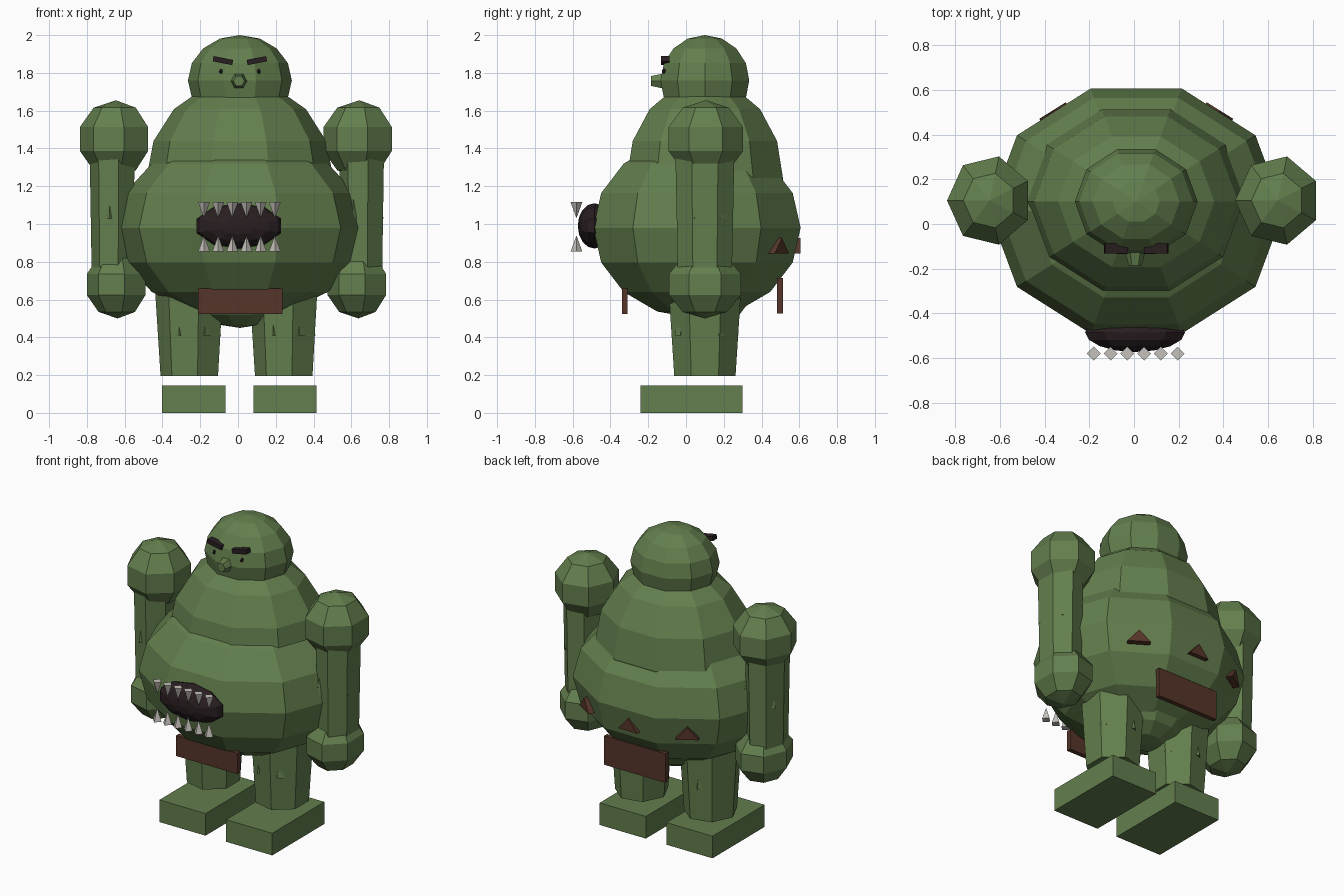
import bpy, bmesh, math
from mathutils import Matrix, Vector

if "Cube" in bpy.data.objects:
    bpy.data.objects.remove(bpy.data.objects["Cube"], do_unlink=True)


def material(name, rgb):
    m = bpy.data.materials.new(name)
    m.use_nodes = True
    m.diffuse_color = (*rgb, 1)
    m.node_tree.nodes["Principled BSDF"].inputs["Base Color"].default_value = (*rgb, 1)
    return m


GREEN = material("moss_green", (0.125, 0.21, 0.075))
BROWN = material("leather_brown", (0.09, 0.036, 0.022))
DARK = material("dark_maroon", (0.022, 0.013, 0.015))
BONE = material("bone_grey", (0.56, 0.53, 0.49))


def turn(degrees, axis):
    return Matrix.Rotation(math.radians(degrees), 4, axis)


def finish(name, bm, mat, loc, scale=(1, 1, 1), rot=None, spin=0):
    """Bake spin, scale, rotation and position into the mesh and link it."""
    scaling = Matrix.Diagonal((*scale, 1))
    bm.transform(Matrix.Translation(loc) @ (rot or Matrix()) @ scaling @ turn(spin, 'Z'))
    bmesh.ops.recalc_face_normals(bm, faces=bm.faces)
    mesh = bpy.data.meshes.new(name)
    bm.to_mesh(mesh)
    bm.free()
    mesh.materials.append(mat)
    obj = bpy.data.objects.new(name, mesh)
    bpy.context.collection.objects.link(obj)


def ball(name, mat, loc, radii, segs, rings, rot=None, spin=90):
    bm = bmesh.new()
    bmesh.ops.create_uvsphere(bm, u_segments=segs, v_segments=rings, radius=1)
    finish(name, bm, mat, loc, radii, rot, spin)


def cone(name, mat, loc, r1, r2, depth, segs, scale=(1, 1, 1), rot=None):
    bm = bmesh.new()
    bmesh.ops.create_cone(bm, cap_ends=True, segments=segs, radius1=r1, radius2=r2, depth=depth)
    finish(name, bm, mat, loc, scale, rot, 90)


def box(name, mat, loc, size, rot=None):
    bm = bmesh.new()
    bmesh.ops.create_cube(bm, size=1)
    finish(name, bm, mat, loc, size, rot)


# Body masses
ball("belly", GREEN, (0.01, 0.058, 0.98), (0.66, 0.577, 0.48), 10, 8)
ball("pelvis", GREEN, (0.01, 0.1, 0.68), (0.3, 0.27, 0.23), 10, 8)
ball("chest", GREEN, (0.01, 0.1, 1.24), (0.495, 0.435, 0.52), 10, 8)
ball("head", GREEN, (0.01, 0.1, 1.76), (0.275, 0.247, 0.24), 10, 8)

# Face
cone("nose", GREEN, (0.005, -0.14, 1.757), 0.052, 0.03, 0.09, 6, rot=turn(90, 'X'))
for side, label in ((-1, "right"), (1, "left")):
    box(label + "_brow", DARK, (0.01 + side * 0.09, -0.11, 1.865),
        (0.105, 0.045, 0.028), turn(-side * 11, 'Y'))
    ball(label + "_eye", DARK, (0.01 + side * 0.1, -0.116, 1.808), (0.01, 0.014, 0.013), 6, 4)

# Belly mouth and its two rows of teeth
ball("mouth", DARK, (0.005, -0.485, 0.99), (0.235, 0.12, 0.088), 10, 8, turn(90, 'X'), 0)
for i in range(6):
    x = -0.18 + i * 0.075
    cone("upper_tooth", BONE, (x, -0.58, 1.073), 0, 0.031, 0.085, 4)
    cone("lower_tooth", BONE, (x, -0.58, 0.897), 0.031, 0, 0.085, 4)

# Loincloth flaps
box("front_loincloth", BROWN, (0.012, -0.325, 0.59), (0.445, 0.03, 0.135))
box("back_loincloth", BROWN, (0.012, 0.498, 0.62), (0.445, 0.03, 0.19))

# Triangular hide patches around the back of the belly
for x, y, angle in ((0, 0.605, 0), (-0.365, 0.508, 32), (0.385, 0.508, -32)):
    bm = bmesh.new()
    tri = [bm.verts.new(p) for p in ((-0.07, 0, -0.04), (0.07, 0, -0.04), (0, 0, 0.04))]
    face = bm.faces.new(tri)
    extruded = bmesh.ops.extrude_face_region(bm, geom=[face])["geom"]
    bmesh.ops.translate(bm, vec=(0, -0.06, 0),
                        verts=[v for v in extruded if isinstance(v, bmesh.types.BMVert)])
    finish("hide_patch", bm, BROWN, (x, y, 0.885), rot=turn(angle, 'Z'))


def warts(name, centre, radius, angles, z):
    """Small spiky bumps half sunk into a limb."""
    for a in angles:
        a = math.radians(a)
        spot = Vector((centre[0] + radius[0] * math.cos(a), centre[1] + radius[1] * math.sin(a), z))
        cone(name, GREEN, spot, 0.03, 0.01, 0.1, 4)


# Limbs
for side, label in ((-1, "right"), (1, "left")):
    x = side * 0.645
    ball(label + "_shoulder", GREEN, (x - 0.002, 0.105, 1.45), (0.2, 0.213, 0.205), 7, 5)
    cone(label + "_arm", GREEN, (x + side * 0.015, 0.1, 1.06), 0.115, 0.125, 0.6, 7, (1, 1.28, 1))
    ball(label + "_hand", GREEN, (x - side * 0.008, 0.1, 0.68), (0.172, 0.205, 0.18), 7, 5)
    warts(label + "_arm_wart", (x, 0.1), (0.105, 0.13), (-110, -25, 40, 150), 1.08)

    x = side * 0.25
    cone(label + "_leg", GREEN, (x, 0.1, 0.47), 0.16, 0.195, 0.55, 7, (1, 1.04, 1))
    warts(label + "_leg_wart", (x, 0.1), (0.15, 0.15), (-115, -60, 30, 100), 0.46)
    box(label + "_foot", GREEN, (side * 0.242 + 0.007, 0.03, 0.0725), (0.335, 0.54, 0.145))
